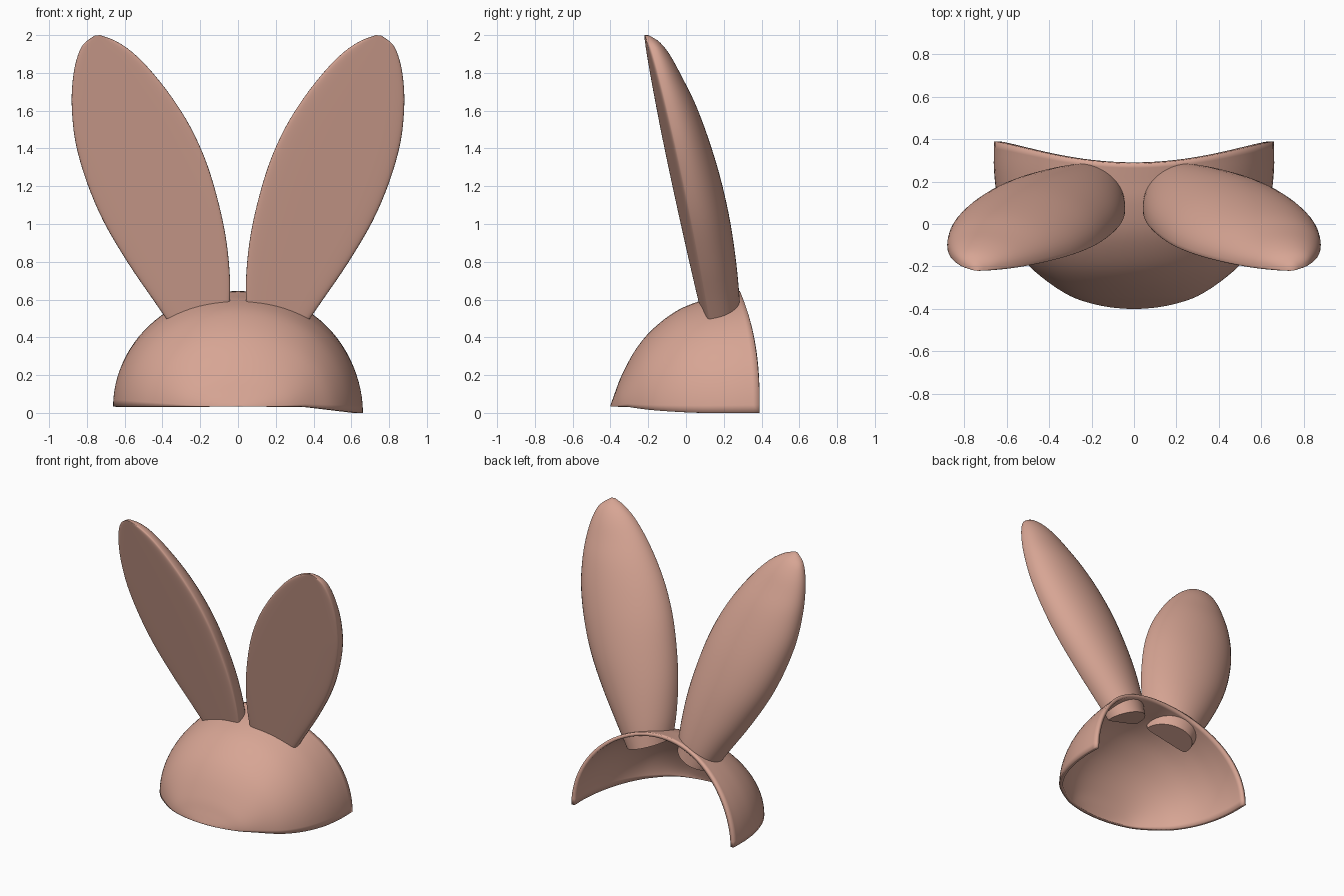
import bpy, bmesh
from math import sin, cos, pi, radians
from mathutils import Vector

if "Cube" in bpy.data.objects:
    bpy.data.objects.remove(bpy.data.objects["Cube"])

skin = bpy.data.materials.new("dusty pink")
skin.use_nodes = True
colour = (0.68, 0.376, 0.296, 1)
skin.diffuse_color = colour
skin.node_tree.nodes["Principled BSDF"].inputs["Base Color"].default_value = colour


def smooth_rows(rows, steps):
    """Catmull-Rom interpolation of a list of equal-length number rows."""
    pts = [Vector(r) for r in rows]
    pts = [2 * pts[0] - pts[1]] + pts + [2 * pts[-1] - pts[-2]]
    out = []
    for a, b, c, d in zip(pts, pts[1:], pts[2:], pts[3:]):
        for i in range(steps):
            t = i / steps
            out.append(0.5 * (2 * b + (c - a) * t + (2 * a - 5 * b + 4 * c - d) * t**2
                              + (3 * b - a - 3 * c + d) * t**3))
    return out + [pts[-2]]


def loft(name, rings, closed, caps, outward):
    """Skin a list of point rings; outward is a direction the surface should face on average."""
    bm = bmesh.new()
    loops = [[bm.verts.new(p) for p in ring] for ring in rings]
    n = len(loops[0])
    for lo, hi in zip(loops, loops[1:]):
        for i in range(n if closed else n - 1):
            j = (i + 1) % n
            bm.faces.new((lo[i], lo[j], hi[j], hi[i]))
    for k in caps:
        bm.faces.new(loops[k])
    bmesh.ops.recalc_face_normals(bm, faces=bm.faces)
    if outward is not None:
        total = sum((f.normal * f.calc_area() for f in bm.faces), Vector())
        if total.dot(Vector(outward)) < 0:
            bmesh.ops.reverse_faces(bm, faces=bm.faces)
    mesh = bpy.data.meshes.new(name)
    bm.to_mesh(mesh)
    bm.free()
    mesh.materials.append(skin)
    ob = bpy.data.objects.new(name, mesh)
    bpy.context.collection.objects.link(ob)
    bpy.ops.object.select_all(action="DESELECT")
    ob.select_set(True)
    bpy.context.view_layer.objects.active = ob
    bpy.ops.object.shade_smooth_by_angle(angle=radians(45))
    return ob


# Cap: arches from front to back (side y, forward pull of the crown, half width, height)
arches = [
    (-0.40, 0, 0.03, 0.04), (-0.393, 0, 0.11, 0.06), (-0.375, 0, 0.20, 0.11),
    (-0.34, 0, 0.30, 0.20), (-0.27, 0, 0.41, 0.33), (-0.18, 0, 0.51, 0.44),
    (-0.05, 0, 0.59, 0.54), (0.10, 0.01, 0.64, 0.598), (0.25, 0.05, 0.66, 0.625),
    (0.39, 0.105, 0.66, 0.645),
]
cap_rings = []
for y, pull, w, h in (r for r in [(*v,) for v in map(list, [])] or
                      [tuple(Vector(a)) for a in arches]):
    pass
def smooth_arches(rows):
    """Interpolate four-column rows."""
    return smooth_rows(rows, 4)


for y, pull, w, h in smooth_arches(arches):
    ring = []
    for i in range(49):
        a = -pi / 2 + pi * i / 48
        x = w * sin(a)
        # the hem dips a little on the left side
        hem = 0.033 - 0.033 * min(1, max(0, (x - 0.35) / 0.29))
        crown = max(0, cos(a))
        ring.append((x, y - pull * crown**2.5, hem + max(0.005, h - hem) * crown))
    cap_rings.append(ring)
cap = loft("cap", cap_rings, False, [0], (0, -1, 1))
shell = cap.modifiers.new("thickness", "SOLIDIFY")
shell.thickness = 0.025
shell.offset = -1

# Ears: slices from base to tip (inner x, inner z, outer x, outer z, depth)
slices = [
    (0.045, 0.54, 0.34, 0.44, 0.19), (0.042, 0.70, 0.45, 0.60, 0.215),
    (0.06, 0.90, 0.58, 0.79, 0.235), (0.10, 1.10, 0.71, 1.01, 0.245),
    (0.165, 1.32, 0.80, 1.22, 0.24), (0.25, 1.51, 0.86, 1.43, 0.22),
    (0.35, 1.67, 0.88, 1.62, 0.19), (0.46, 1.81, 0.875, 1.76, 0.15),
    (0.56, 1.91, 0.855, 1.87, 0.115), (0.65, 1.97, 0.82, 1.95, 0.075),
    (0.73, 2.0, 0.76, 1.997, 0.025),
]


def rounded(v, power):
    return (1 if v >= 0 else -1) * abs(v) ** power


def ear(name, side):
    rings = []
    for xi, zi, xo, zo, depth in smooth_rows(slices, 4):
        rim = min(0.03, depth * 0.35)
        ring = []
        for i in range(48):
            a = 2 * pi * i / 48
            c, s = cos(a), sin(a)
            if s < -1e-6:  # flat front with a rounded rim
                u, v = rounded(c, 0.35), rim * (1 - abs(s) ** 0.35)
            else:          # domed back
                u, v = c, rim + (depth - rim) * s
            x = (xi + xo) / 2 + u * (xo - xi) / 2
            z = (zi + zo) / 2 + u * (zo - zi) / 2
            ring.append((side * x, 0.2 + 0.08 * x - 0.24 * z + v, z))
        rings.append(ring)
    return loft(name, rings, True, [0, -1], None)


ear("left_ear", 1)
ear("right_ear", -1)
